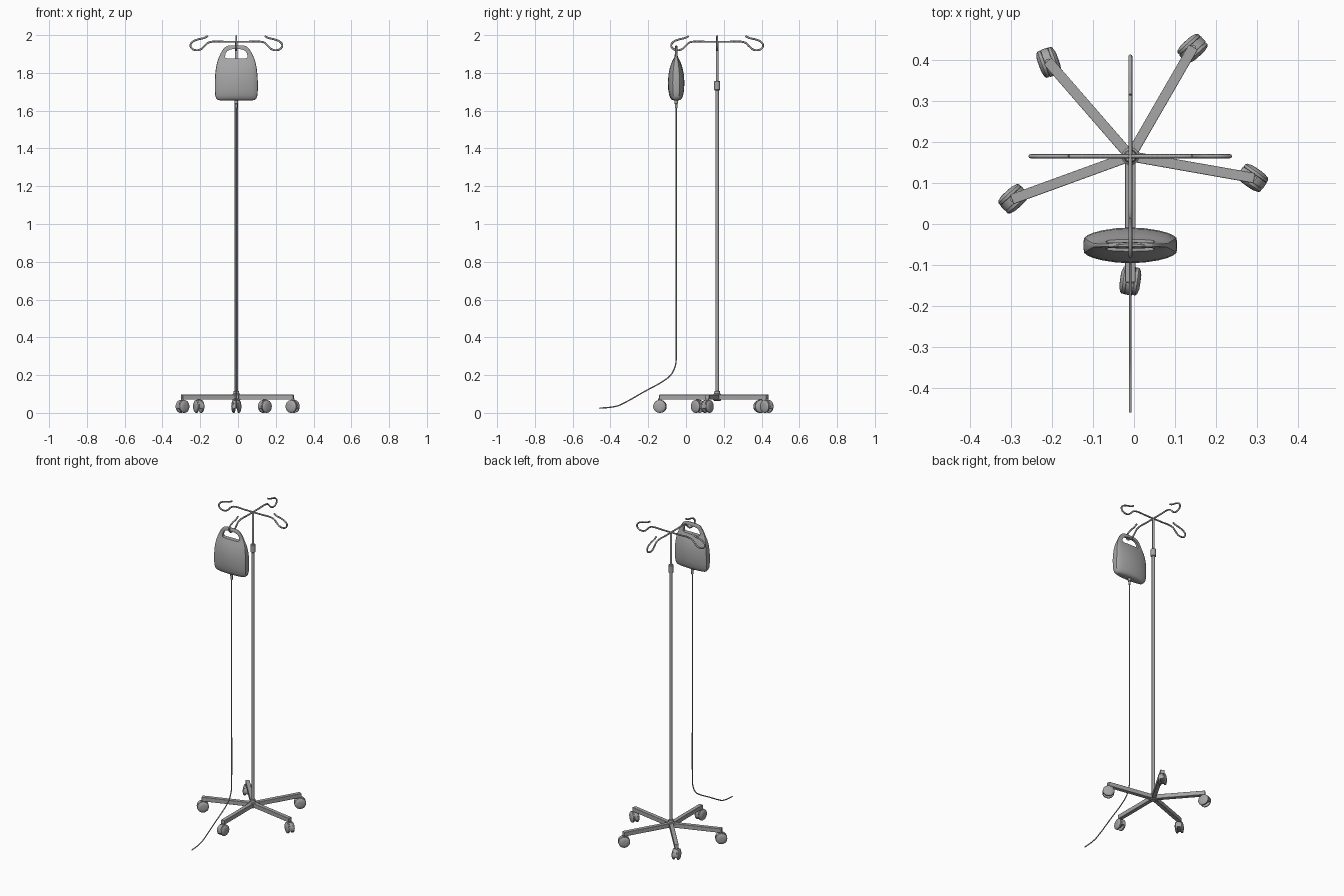
import bpy, bmesh, math
from mathutils import Vector, Matrix

if "Cube" in bpy.data.objects:
    bpy.data.objects.remove(bpy.data.objects["Cube"])

CX, CY = -0.009, 0.165      # pole axis
BAG_Y = -0.052

GREY = bpy.data.materials.new("dark_grey")
GREY.diffuse_color = (0.38, 0.38, 0.38, 1)
GREY.use_nodes = True
GREY.node_tree.nodes["Principled BSDF"].inputs["Base Color"].default_value = GREY.diffuse_color


def finish(name, bm, bevel=0.0, segs=2):
    bmesh.ops.recalc_face_normals(bm, faces=bm.faces[:])
    me = bpy.data.meshes.new(name)
    bm.to_mesh(me)
    bm.free()
    me.materials.append(GREY)
    ob = bpy.data.objects.new(name, me)
    bpy.context.collection.objects.link(ob)
    if bevel:
        m = ob.modifiers.new("bevel", 'BEVEL')
        m.width, m.segments = bevel, segs
    return ob


def activate(ob):
    bpy.ops.object.select_all(action='DESELECT')
    ob.select_set(True)
    bpy.context.view_layer.objects.active = ob


def smooth(ob, angle=35):
    activate(ob)
    bpy.ops.object.shade_smooth_by_angle(angle=math.radians(angle))


def loft(name, rings):
    """Skin a list of equal-length point rings and cap both ends."""
    bm = bmesh.new()
    vs = [[bm.verts.new(p) for p in r] for r in rings]
    n = len(vs[0])
    for a, b in zip(vs, vs[1:]):
        for i in range(n):
            bm.faces.new((a[i], a[(i + 1) % n], b[(i + 1) % n], b[i]))
    bm.faces.new(vs[0])
    bm.faces.new(vs[-1])
    return finish(name, bm)


def lathe(name, x, y, profile, n=20):
    """Stack of (z, radius) rings about a vertical axis."""
    ob = loft(name, [[(x + r * math.cos(i * math.tau / n), y + r * math.sin(i * math.tau / n), z)
                      for i in range(n)] for z, r in profile])
    smooth(ob)
    return ob


def tube(name, pts, radius):
    cu = bpy.data.curves.new(name, 'CURVE')
    cu.dimensions = '3D'
    cu.bevel_depth, cu.bevel_resolution = radius, 2
    cu.resolution_u, cu.use_fill_caps = 6, True
    cu.materials.append(GREY)
    sp = cu.splines.new('BEZIER')
    sp.bezier_points.add(len(pts) - 1)
    for bp, p in zip(sp.bezier_points, pts):
        bp.co = p
        bp.handle_left_type = bp.handle_right_type = 'AUTO'
    ob = bpy.data.objects.new(name, cu)
    bpy.context.collection.objects.link(ob)
    activate(ob)
    bpy.ops.object.convert(target='MESH')
    smooth(bpy.context.object, 50)


# Pole, hub and height collar
lathe("base_hub", CX, CY, [(0.064, 0.016), (0.068, 0.021), (0.098, 0.021), (0.102, 0.016), (0.114, 0.015), (0.117, 0.012)])
lathe("lower_pole", CX, CY, [(0.07, 0.0095), (1.72, 0.0095)])
lathe("height_collar", CX, CY, [(1.708, 0.013), (1.711, 0.0155), (1.755, 0.0155), (1.758, 0.013)])
lathe("upper_pole", CX, CY, [(1.72, 0.0065), (1.966, 0.0065), (1.970, 0.004)])

# Hanging hooks, four around the pole
hook = [(0, 1.965), (0.06, 1.965), (0.13, 1.965), (0.150, 1.959), (0.168, 1.942), (0.188, 1.925),
        (0.212, 1.920), (0.235, 1.929), (0.243, 1.947), (0.232, 1.964), (0.207, 1.976),
        (0.170, 1.985), (0.150, 1.995)]
for k, side in enumerate(("right", "back", "left", "front")):
    c, s = ((1, 0), (0, 1), (-1, 0), (0, -1))[k]
    tube("hook_" + side, [(CX + c * r, CY + s * r, z) for r, z in hook], 0.005)

# Five legs with swivelling twin-wheel casters
LEG = 0.307
for i, (ang, swivel) in enumerate(((-90, -98), (-10, -35), (60, 42), (131, 110), (200, 222))):
    rot = Matrix.Translation((CX, CY, 0)) @ Matrix.Rotation(math.radians(ang), 4, 'Z')
    bm = bmesh.new()
    bmesh.ops.create_cube(bm, size=1, matrix=rot @ Matrix.Translation((LEG / 2, 0, 0.0835))
                          @ Matrix.Diagonal((LEG, 0.025, 0.027, 1)))
    smooth(finish("leg_%d" % (i + 1), bm, 0.002))

    end = rot @ Vector((LEG - 0.004, 0, 0))
    sw = Matrix.Translation(end) @ Matrix.Rotation(math.radians(swivel), 4, 'Z')
    # domed wheels
    for side in (-1, 1):
        prof = [(0.008, 0.030), (0.010, 0.034), (0.017, 0.034), (0.021, 0.030), (0.0245, 0.018), (0.025, 0.008)]
        w = loft("caster_wheel_%d_%s" % (i + 1, "a" if side < 0 else "b"),
                 [[sw @ Vector((r * math.cos(a * math.tau / 20), side * d, 0.034 + r * math.sin(a * math.tau / 20)))
                   for a in range(20)] for d, r in prof])
        smooth(w, 40)
    # hood between the wheels
    hood = [(0.035 * math.cos(math.radians(a)), 0.034 + 0.035 * math.sin(math.radians(a)))
            for a in range(-20, 201, 20)]
    h = loft("caster_hood_%d" % (i + 1),
             [[sw @ Vector((x, d, z)) for x, z in hood] for d in (-0.009, 0.009)])
    smooth(h)
    # axle and stem
    a = loft("caster_axle_%d" % (i + 1),
             [[sw @ Vector((0.006 * math.cos(t * math.tau / 12), d, 0.034 + 0.006 * math.sin(t * math.tau / 12)))
               for t in range(12)] for d in (-0.024, 0.024)])
    smooth(a)
    lathe("caster_stem_%d" % (i + 1), end.x, end.y, [(0.055, 0.009), (0.075, 0.009)], 12)

# Fluid bag: lens-shaped sections (z, half width, half thickness)
bag_prof = [(1.655, 0.088, 0.015), (1.658, 0.099, 0.024), (1.666, 0.107, 0.031), (1.682, 0.112, 0.037),
            (1.71, 0.114, 0.042), (1.75, 0.114, 0.0435), (1.79, 0.112, 0.041), (1.825, 0.108, 0.034),
            (1.855, 0.102, 0.024), (1.875, 0.095, 0.015), (1.89, 0.089, 0.010), (1.905, 0.082, 0.009),
            (1.922, 0.072, 0.008), (1.934, 0.062, 0.0075), (1.942, 0.050, 0.006), (1.946, 0.036, 0.003)]
quarter = [(1, 0.18), (0.985, 0.42), (0.92, 0.56), (0.8, 0.70), (0.6, 0.84), (0.3, 0.96)]
top_half = quarter + [(0, 1)] + [(-u, v) for u, v in reversed(quarter)]
section = top_half + [(u, -v) for u, v in reversed(top_half)]
bag = loft("fluid_bag", [[(CX + hw * u, BAG_Y + ht * v, z) for u, v in section] for z, hw, ht in bag_prof])

# Handle opening cut through the bag
half = [(0.048, 1.876), (0.057, 1.879), (0.060, 1.886), (0.056, 1.904), (0.048, 1.915), (0.036, 1.922), (0.018, 1.926)]
outline = half + [(-x, z) for x, z in reversed(half)]
cutter = loft("handle_cutter", [[(CX + x, BAG_Y + d, z) for x, z in outline] for d in (-0.1, 0.1)])
cutter.hide_render = True
m = bag.modifiers.new("handle", 'BOOLEAN')
m.operation, m.solver, m.object = 'DIFFERENCE', 'EXACT', cutter
activate(bag)
bpy.ops.object.modifier_apply(modifier="handle")
bpy.data.objects.remove(cutter)
smooth(bag, 40)

# Outlet port and drip line
lathe("bag_port", CX, BAG_Y, [(1.612, 0.004), (1.615, 0.007), (1.635, 0.007), (1.638, 0.0095), (1.665, 0.0095)], 14)
line = [(BAG_Y, 1.62), (BAG_Y, 0.95), (BAG_Y, 0.30), (-0.054, 0.262), (-0.066, 0.224), (-0.086, 0.195), (-0.115, 0.172),
        (-0.22, 0.113), (-0.325, 0.054), (-0.352, 0.041), (-0.385, 0.032), (-0.459, 0.025)]
tube("drip_line", [(CX, y, z) for y, z in line], 0.0033)
